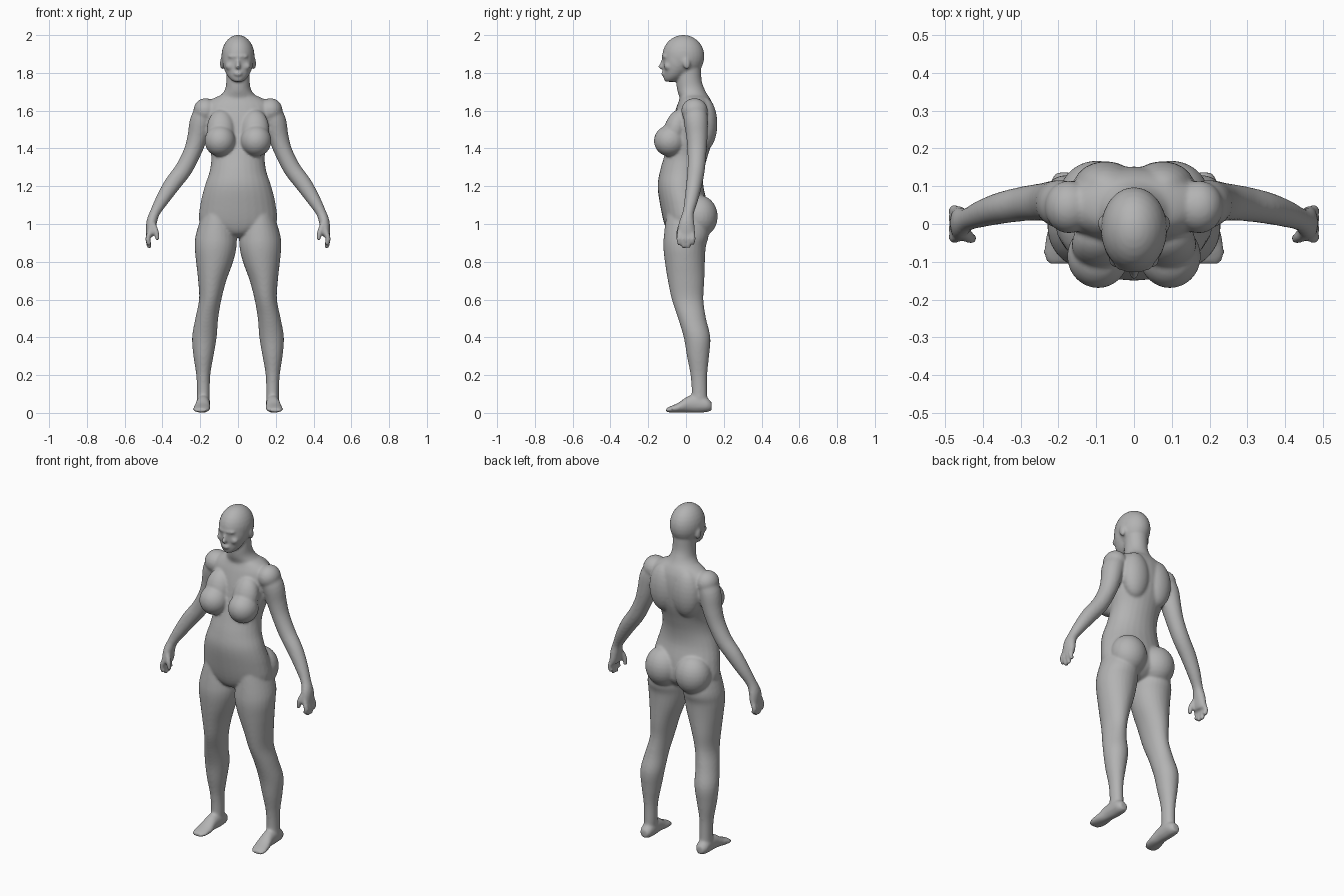
import bpy
import bmesh
import math
from mathutils import Matrix, Vector

default_cube = bpy.data.objects.get("Cube")
if default_cube:
    bpy.data.objects.remove(default_cube, do_unlink=True)

X, Y, Z = Vector((1, 0, 0)), Vector((0, 1, 0)), Vector((0, 0, 1))
SIDES = 28
bm = bmesh.new()


def refine(rows, steps=4):
    """Pass a smooth curve through rows of numbers."""
    rows = [Vector(row) for row in rows]
    padded = [rows[0]] + rows + [rows[-1]]
    result = []
    for a, b, c, d in zip(padded, padded[1:], padded[2:], padded[3:]):
        for step in range(steps):
            t = step / steps
            result.append(b + (c - a) * (t / 2)
                          + (a * 2 - b * 5 + c * 4 - d) * (t * t / 2)
                          + (b * 3 - a - c * 3 + d) * (t ** 3 / 2))
    return result + [rows[-1]]


def skin(rings, mirrored):
    """Skin elliptical rings given as (centre, half axis, half axis)."""
    for side in ((1, -1) if mirrored else (1,)):
        loops = []
        for centre, u, v in rings:
            loop = []
            for i in range(SIDES):
                angle = math.tau * i / SIDES
                point = centre + u * math.cos(angle) + v * math.sin(angle)
                point.x *= side
                loop.append(bm.verts.new(point))
            loops.append(loop)
        for low, high in zip(loops, loops[1:]):
            for i in range(SIDES):
                j = (i + 1) % SIDES
                bm.faces.new((low[i], low[j], high[j], high[i]))
        bm.faces.new(loops[0])
        bm.faces.new(loops[-1])


def level_loft(rows, mirrored=False):
    """Rows: height, inner x, outer x, front y, back y."""
    rings = []
    for z, inner, outer, front, back in refine(rows):
        centre = Vector(((inner + outer) / 2, (front + back) / 2, z))
        rings.append((centre, X * (outer - inner) / 2, Y * (back - front) / 2))
    skin(rings, mirrored)


def centred_loft(rows):
    """Rows: height, half width, front y, back y."""
    level_loft([(z, -half, half, front, back) for z, half, front, back in rows])


def limb(rows):
    """Rows: x, y, z, half size along y, half size across."""
    rows = refine(rows)
    rings = []
    for i, row in enumerate(rows):
        ahead, behind = rows[min(i + 1, len(rows) - 1)], rows[max(i - 1, 0)]
        tangent = Vector(ahead[:3]) - Vector(behind[:3])
        across = tangent.cross(Y).normalized()
        along = across.cross(tangent).normalized()
        rings.append((Vector(row[:3]), along * row[3], across * row[4]))
    skin(rings, True)


def ball(centre, radii, mirrored=False, tilt=0):
    for side in ((1, -1) if mirrored else (1,)):
        place = (Matrix.Translation((centre[0] * side, centre[1], centre[2]))
                 @ Matrix.Rotation(tilt, 4, 'X') @ Matrix.Diagonal((*radii, 1)))
        bmesh.ops.create_uvsphere(bm, u_segments=SIDES, v_segments=SIDES // 2,
                                  radius=1, matrix=place)


# Torso
centred_loft([
    (1.69, .07, -.03, .11), (1.66, .14, -.035, .13), (1.62, .18, -.05, .145),
    (1.55, .18, -.07, .152), (1.45, .162, -.09, .142), (1.36, .142, -.115, .115),
    (1.28, .15, -.138, .095), (1.2, .176, -.15, .092), (1.1, .2, -.137, .115),
    (1, .2, -.115, .12), (.95, .1, -.09, .08), (.93, .04, -.05, .04)])

# Shoulder blades, breasts and buttocks
ball((.075, .1, 1.53), (.085, .066, .14), True)
ball((.095, -.085, 1.44), (.082, .085, .083), True)
ball((.09, -.055, 1.5), (.075, .062, .11), True, -.3)
ball((.098, .07, 1.04), (.102, .098, .112), True)

# Neck
centred_loft([
    (1.84, .062, -.04, .08), (1.76, .062, -.05, .083),
    (1.71, .07, -.047, .1), (1.67, .1, -.035, .12), (1.62, .13, -.03, .13)])

# Skull and jaw
ball((0, -.014, 1.888), (.088, .112, .113))
centred_loft([
    (1.92, .075, -.118, .04), (1.87, .082, -.122, .04), (1.83, .077, -.12, .03),
    (1.79, .06, -.119, 0), (1.765, .04, -.117, -.03), (1.753, .022, -.11, -.06)])

# Brow, nose, cheeks, lips and ears
ball((0, -.108, 1.887), (.055, .021, .013))
ball((0, -.122, 1.85), (.01, .016, .035), tilt=-.25)
ball((0, -.128, 1.833), (.014, .02, .012))
ball((.042, -.095, 1.835), (.025, .022, .022), True)
ball((0, -.119, 1.795), (.024, .014, .012))
ball((.085, .002, 1.85), (.011, .02, .032), True, .2)

# Legs
level_loft([
    (1.08, .04, .18, -.1, .1), (.95, .01, .222, -.116, .12),
    (.88, .008, .229, -.12, .105), (.8, .026, .222, -.112, .1),
    (.7, .062, .211, -.096, .097), (.6, .088, .206, -.075, .092),
    (.5, .105, .226, -.042, .106), (.4, .113, .243, -.012, .129),
    (.3, .13, .236, .005, .122), (.2, .147, .221, .024, .112),
    (.1, .149, .217, .03, .112), (.03, .152, .22, .02, .115)], True)

# Feet
foot = [
    (.136, .184, .035, .022, .022), (.11, .184, .042, .036, .038),
    (.06, .184, .048, .037, .048), (.01, .186, .045, .037, .043),
    (-.04, .19, .028, .044, .026), (-.08, .195, .019, .044, .017),
    (-.105, .197, .014, .03, .01)]
skin([(Vector((x, y, z)), X * wide, Z * tall)
      for y, x, z, wide, tall in refine(foot)], True)

# Shoulders and arms
ball((.172, .045, 1.6), (.064, .07, .066), True)
limb([
    (.16, .045, 1.62, .06, .05), (.193, .052, 1.55, .064, .06),
    (.215, .058, 1.46, .056, .053), (.242, .058, 1.38, .05, .047),
    (.288, .054, 1.29, .046, .046), (.348, .043, 1.21, .042, .044),
    (.4, .028, 1.13, .036, .036), (.44, .012, 1.06, .03, .027),
    (.457, .004, 1.01, .04, .028), (.463, .002, .96, .047, .024),
    (.466, .002, .935, .042, .019)])

# Fingers and thumbs
for spread, tip in ((-.034, .89), (-.011, .872), (.012, .874), (.034, .893)):
    limb([(.465, spread, .96, .014, .014),
          (.477, spread * 1.1, .92, .013, .014),
          (.468, spread * 1.05, tip, .011, .012)])
limb([(.452, -.02, 1, .018, .016), (.434, -.036, .96, .015, .015),
      (.426, -.038, .915, .011, .011)])

# Join everything into one smooth body
bmesh.ops.recalc_face_normals(bm, faces=bm.faces)
mesh = bpy.data.meshes.new("body")
bm.to_mesh(mesh)
bm.free()
body = bpy.data.objects.new("body", mesh)
bpy.context.collection.objects.link(body)

grey = bpy.data.materials.new("plain grey")
grey.use_nodes = True
colour = (.45, .45, .45, 1)
grey.diffuse_color = colour
grey.node_tree.nodes["Principled BSDF"].inputs["Base Color"].default_value = colour
mesh.materials.append(grey)

fuse = body.modifiers.new("fuse", 'REMESH')
fuse.mode = 'VOXEL'
fuse.voxel_size = .007
fuse.use_smooth_shade = True
soften = body.modifiers.new("soften", 'SMOOTH')
soften.factor = .5
soften.iterations = 7

bpy.ops.object.select_all(action='DESELECT')
body.select_set(True)
bpy.context.view_layer.objects.active = body
for name in ("fuse", "soften"):
    bpy.ops.object.modifier_apply(modifier=name)
bpy.ops.object.shade_smooth()
